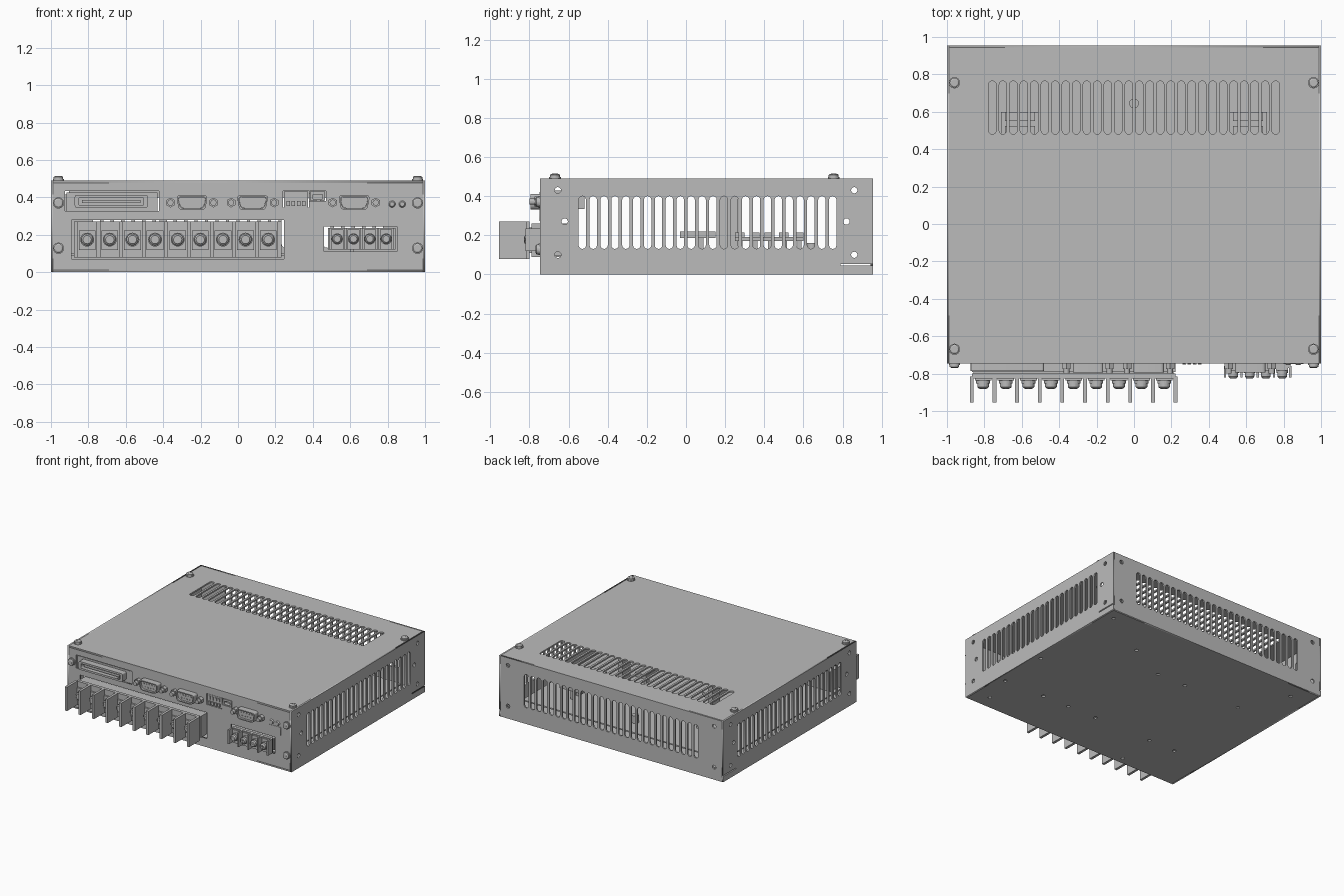
import bpy, bmesh
from math import pi, cos, sin
from mathutils import Matrix, Vector

cube = bpy.data.objects.get("Cube")
if cube:
    bpy.data.objects.remove(cube)

grey = bpy.data.materials.new("light_grey_metal")
grey.use_nodes = True
grey.diffuse_color = (0.5, 0.5, 0.5, 1)
grey.node_tree.nodes["Principled BSDF"].inputs["Base Color"].default_value = (0.5, 0.5, 0.5, 1)

X, Y, Z = Vector((1, 0, 0)), Vector((0, 1, 0)), Vector((0, 0, 1))
FRONT, BACK, TOP, W = -0.745, 0.955, 0.49, 1.0
T = 0.012


# Outline helpers
def rect(a, b, c, d):
    return [(a, b), (c, b), (c, d), (a, d)]


def circle(u, v, r, n=16):
    return [(u + r * cos(2 * pi * i / n), v + r * sin(2 * pi * i / n)) for i in range(n)]


def slot(u, lo, hi, w):
    r, n = w / 2, 6
    top = [(u + r * cos(pi * i / n), hi - r + r * sin(pi * i / n)) for i in range(n + 1)]
    return top + [(2 * u - p, lo + hi - q) for p, q in top]


def rounded(pts, r, n=4):
    out = []
    for i, p in enumerate(pts):
        p = Vector(p)
        a = p + (Vector(pts[i - 1]) - p).normalized() * r
        b = p + (Vector(pts[(i + 1) % len(pts)]) - p).normalized() * r
        for k in range(n + 1):
            t = k / n
            out.append(tuple(a * (1 - t) ** 2 + p * 2 * t * (1 - t) + b * t * t))
    return out


def spread(first, last, count):
    return [first + (last - first) * i / (count - 1) for i in range(count)]


# Object helpers
def add(name, mesh, matrix=None):
    if not mesh.materials:
        mesh.materials.append(grey)
    ob = bpy.data.objects.new(name, mesh)
    bpy.context.collection.objects.link(ob)
    if matrix:
        ob.matrix_world = matrix
    return ob


def sheet(name, outline, holes, u, v, origin, depth=T):
    """Flat plate with holes, spanned by u and v, growing along u x v."""
    cu = bpy.data.curves.new(name, 'CURVE')
    cu.dimensions, cu.fill_mode, cu.extrude = '2D', 'BOTH', depth / 2
    for loop in [outline] + holes:
        sp = cu.splines.new('POLY')
        sp.points.add(len(loop) - 1)
        for pt, (a, b) in zip(sp.points, loop):
            pt.co = (a, b, 0, 1)
        sp.use_cyclic_u = True
    tmp = bpy.data.objects.new("outline_helper", cu)
    bpy.context.collection.objects.link(tmp)
    deps = bpy.context.evaluated_depsgraph_get()
    mesh = bpy.data.meshes.new_from_object(tmp.evaluated_get(deps))
    bpy.data.objects.remove(tmp)
    bpy.data.curves.remove(cu)
    n = u.cross(v)
    rot = Matrix((u, v, n)).transposed().to_4x4()
    mesh.transform(Matrix.Translation(Vector(origin) + n * depth / 2) @ rot)
    mesh.materials.clear()
    return add(name, mesh)


def box(bm, x0, x1, y0, y1, z0, z1):
    lo, hi = Vector((x0, y0, z0)), Vector((x1, y1, z1))
    m = Matrix.Translation((lo + hi) / 2) @ Matrix.Diagonal((*(hi - lo), 1))
    bmesh.ops.create_cube(bm, size=1, matrix=m)


def disc(bm, r0, r1, z0, z1, at=(0, 0, 0), rot=Matrix(), n=24):
    m = Matrix.Translation(at) @ rot @ Matrix.Translation((0, 0, (z0 + z1) / 2))
    bmesh.ops.create_cone(bm, cap_ends=True, segments=n, radius1=r0, radius2=r1,
                          depth=z1 - z0, matrix=m)


def finish(name, bm):
    mesh = bpy.data.meshes.new(name)
    bm.to_mesh(mesh)
    bm.free()
    return add(name, mesh)


FACE = Matrix.Rotation(pi / 2, 4, 'X')


def screw_mesh(name, r, h):
    bm = bmesh.new()
    disc(bm, r, r, 0, h * 0.35)
    disc(bm, r * 0.85, r * 0.85, h * 0.35, h * 0.75)
    disc(bm, r * 0.85, r * 0.6, h * 0.75, h * 0.95)
    for a, b in ((0.5, 0.1), (0.1, 0.5)):
        box(bm, -r * a, r * a, -r * b, r * b, h * 0.9, h)
    mesh = bpy.data.meshes.new(name)
    bm.to_mesh(mesh)
    bm.free()
    return mesh


# Sheet metal case
side_slots = [slot(y, 0.13, 0.4, 0.038) for y in spread(-0.53, 0.75, 24)]
side_holes = [circle(y, z, 0.016) for y, z in ((-0.655, 0.43), (-0.62, 0.27), (-0.655, 0.1),
                                               (0.86, 0.43), (0.82, 0.27), (0.86, 0.1))]
side = [(FRONT, 0), (BACK, 0), (BACK, 0.045), (0.79, 0.045), (0.79, 0.053), (BACK, 0.053),
        (BACK, TOP), (FRONT, TOP)]
for name, x in (("left_panel", W - T), ("right_panel", -W)):
    sheet(name, side, side_slots + side_holes, Y, Z, (x, 0, 0))

wide = spread(-0.757, 0.757, 28)
inner = W - T
back_holes = [circle(sx * 0.92, z, 0.016) for sx in (-1, 1) for z in (0.1, 0.43)]
sheet("back_panel", rect(-inner, 0, inner, TOP),
      [slot(x, 0.13, 0.4, 0.038) for x in wide] + back_holes, X, Z, (0, BACK, 0))
sheet("top_panel", rect(-inner, FRONT, inner, BACK - T),
      [slot(x, 0.48, 0.765, 0.04) for x in wide], X, Y, (0, 0, TOP - T))
floor_holes = [(0.94, 0.05), (0.48, 0.6), (0.13, 0.43), (-0.13, 0.43), (-0.64, 0.43),
               (-0.83, 0.81), (0.91, 0.85), (0.93, -0.37), (0.57, -0.36), (0.33, -0.36),
               (0.07, -0.36), (-0.45, -0.36), (-0.69, -0.36), (0.86, -0.63), (-0.47, -0.69)]
sheet("bottom_panel", rect(-inner, FRONT, inner, BACK - T),
      [circle(x, y, 0.014) for x, y in floor_holes], X, Y, (0, 0, 0))
cutouts = [rect(-0.89, 0.07, 0.246, 0.28), rect(0.46, 0.11, 0.85, 0.245),
           rect(-0.926, 0.327, -0.423, 0.434), rect(0.24, 0.345, 0.38, 0.434),
           rect(0.381, 0.38, 0.47, 0.434)]
sheet("front_panel", rect(-inner, T, inner, TOP - T), cutouts, X, Z, (0, FRONT + T, 0))

# Case screws
case_screw = screw_mesh("case_screw", 0.03, 0.025)
for sx in (-1, 1):
    for y in (-0.67, 0.755):
        add("top_screw", case_screw, Matrix.Translation((sx * 0.96, y, TOP)))
    for z in (0.128, 0.37):
        add("front_screw", case_screw, Matrix.Translation((sx * 0.96, FRONT, z)) @ FACE)


# Screw terminal blocks
def terminal_block(name, x0, x1, count, z0, z1, seat, tip, wall, r):
    bm = bmesh.new()
    box(bm, x0, x1, seat + 0.035, -0.6, z0 + 0.01, z1 - 0.01)
    box(bm, x0, x1, seat, seat + 0.025, z0, z1)
    box(bm, x0 + 0.01, x1 - 0.01, seat + 0.02, seat + 0.04, z0 + 0.03, z1 - 0.03)
    edges = spread(x0, x1, count + 1)
    for x in edges:
        box(bm, x - wall / 2, x + wall / 2, tip, seat + 0.01, z0, z1)
    zc = (z0 + z1) / 2
    screw = screw_mesh(name + "_screw", r, 0.045)
    for a, b in zip(edges, edges[1:]):
        xc, half = (a + b) / 2, (b - a) * 0.37
        box(bm, xc - half, xc + half, seat - 0.012, seat, zc - 0.055, zc + 0.05)
        add(name + "_screw", screw, Matrix.Translation((xc, seat - 0.012, zc)) @ FACE)
    finish(name, bm)


terminal_block("power_terminal", -0.867, 0.222, 9, 0.078, 0.27, -0.825, -0.955, 0.02, 0.037)
terminal_block("small_terminal", 0.487, 0.836, 4, 0.12, 0.235, -0.77, -0.82, 0.012, 0.03)

# Serial ports: flange, hollow shell, insert with pins and jack nuts
for xc in (-0.246, 0.078, 0.621):
    def dee(s):
        return rounded([(xc - 0.07 + s, 0.332 + s), (xc + 0.07 - s, 0.332 + s),
                        (xc + 0.085 - s, 0.412 - s), (xc - 0.085 + s, 0.412 - s)], 0.022)
    sheet("port_shell", dee(0), [dee(0.008)], X, Z, (0, FRONT, 0), 0.05)
    sheet("port_insert", dee(0.009), [], X, Z, (0, FRONT, 0), 0.035)
    bm = bmesh.new()
    for row, (n, z) in enumerate(((5, 0.386), (4, 0.36))):
        for i in range(n):
            disc(bm, 0.005, 0.005, 0, 0.04, (xc + (i - (n - 1) / 2) * 0.024, FRONT, z), FACE, 8)
    for sx in (-1, 1):
        at = (xc + sx * 0.115, FRONT, 0.372)
        disc(bm, 0.026, 0.026, 0, 0.03, at, FACE, 6)
        disc(bm, 0.016, 0.016, 0.03, 0.055, at, FACE, 16)
    box(bm, xc - 0.08, xc + 0.08, FRONT + T, -0.52, 0.335, 0.41)
    finish("port_pins_and_nuts", bm)

# Wide signal connector
sheet("signal_shell", rounded(rect(-0.873, 0.345, -0.482, 0.412), 0.012),
      [rect(-0.85, 0.36, -0.505, 0.397)], X, Z, (0, FRONT + 0.02, 0), 0.06)
bm = bmesh.new()
box(bm, -0.918, -0.431, FRONT + 0.01, -0.55, 0.327, 0.426)
box(bm, -0.835, -0.52, FRONT - 0.025, FRONT + 0.02, 0.37, 0.387)
finish("signal_connector_body", bm)

# Switch bank, small socket, indicator lamps and label plate
bm = bmesh.new()
box(bm, 0.245, 0.375, FRONT + 0.004, -0.6, 0.345, 0.43)
for x in spread(0.268, 0.352, 4):
    box(bm, x - 0.009, x + 0.009, FRONT - 0.006, FRONT + 0.01, 0.355, 0.38)
    box(bm, x - 0.006, x + 0.006, FRONT - 0.003, FRONT + 0.01, 0.395, 0.42)
finish("switch_bank", bm)
sheet("small_socket", rect(0.386, 0.383, 0.465, 0.43), [rect(0.4, 0.39, 0.452, 0.415)],
      X, Z, (0, FRONT + 0.05, 0), 0.05)
bm = bmesh.new()
box(bm, 0.386, 0.465, FRONT + 0.03, -0.6, 0.383, 0.43)
finish("small_socket_body", bm)
bm = bmesh.new()
for x in (0.824, 0.878):
    disc(bm, 0.018, 0.012, 0, 0.008, (x, FRONT, 0.364), FACE)
finish("indicator_lamps", bm)
sheet("label_plate", rect(0.8, 0.273, 0.905, 0.337), [], X, Z, (0, FRONT, 0), 0.003)

# Circuit parts inside the case
bm = bmesh.new()
box(bm, -0.9, 0.9, -0.7, 0.8, 0.09, 0.1)
for sx in (-1, 1):
    box(bm, sx * 0.61 - 0.1, sx * 0.61 + 0.1, 0.25, 0.6, 0.17, 0.19)
    for y in spread(0.28, 0.58, 5):
        box(bm, sx * 0.61 - 0.08, sx * 0.61 + 0.08, y - 0.03, y + 0.02, 0.19, 0.215)
        box(bm, sx * 0.61 - 0.01, sx * 0.61 + 0.01, y - 0.01, y + 0.01, 0.1, 0.17)
    box(bm, sx * 0.4 - 0.02, sx * 0.4 + 0.02, 0.165, 0.265, 0.1, 0.42)
    box(bm, sx * 0.3 - 0.05, sx * 0.3 + 0.05, -0.03, 0.15, 0.185, 0.22)
    box(bm, sx * 0.3 - 0.01, sx * 0.3 + 0.01, 0.05, 0.09, 0.1, 0.185)
disc(bm, 0.026, 0.026, 0.1, 0.16, (0, 0.645, 0))
finish("circuit_board", bm)
